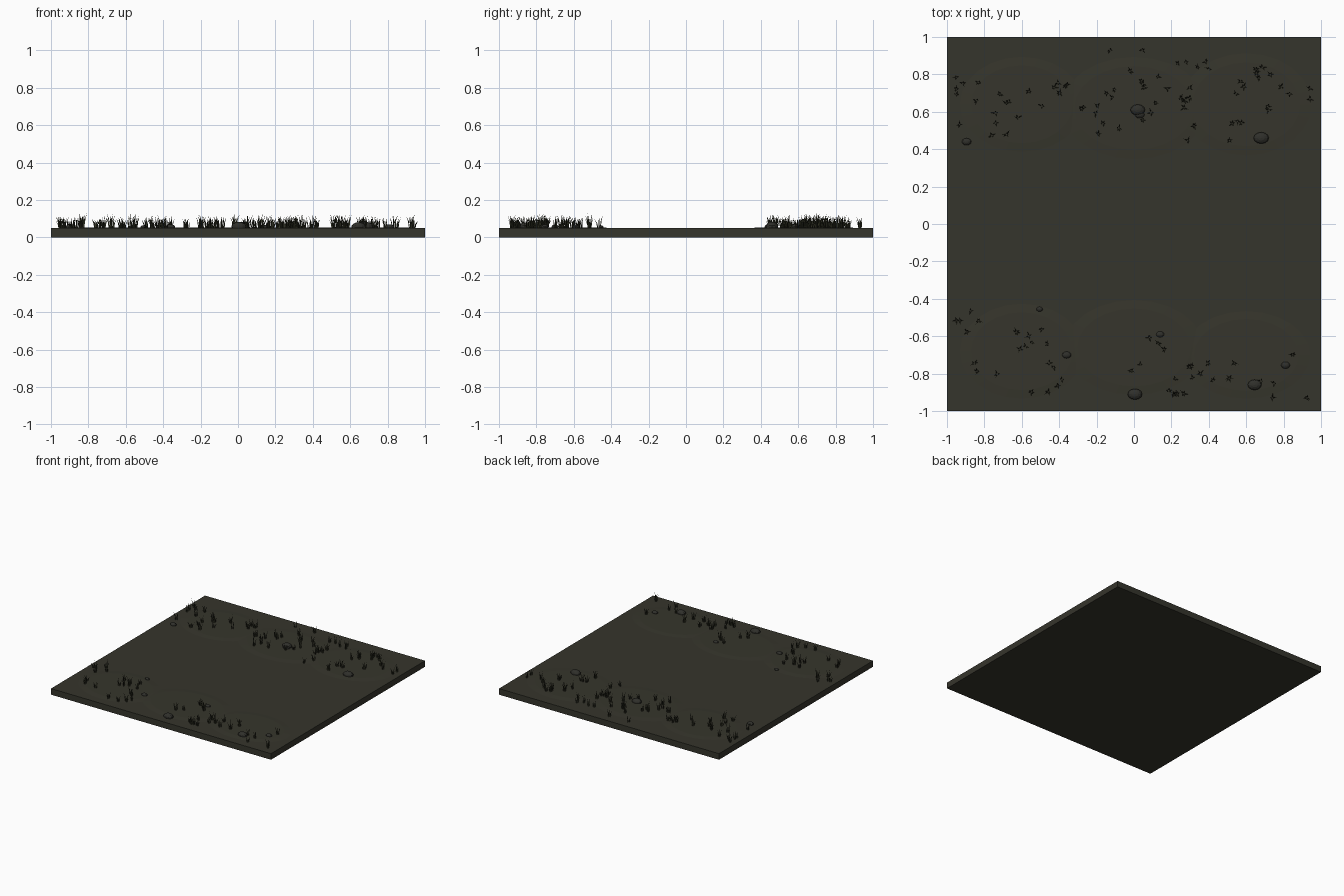
import bpy, bmesh, math, random
from mathutils import Matrix, Vector

if "Cube" in bpy.data.objects:
    bpy.data.objects.remove(bpy.data.objects["Cube"])

random.seed(7)
TOP = 0.05


def material(name, rgb):
    m = bpy.data.materials.new(name)
    m.diffuse_color = (*rgb, 1)
    m.use_nodes = True
    m.node_tree.nodes["Principled BSDF"].inputs["Base Color"].default_value = m.diffuse_color
    return m


soil = material("dark soil", (0.036, 0.035, 0.025))
moss = material("soil patch", (0.037, 0.036, 0.025))
stone = material("dark stone", (0.029, 0.029, 0.024))
dark_grass = material("dark grass", (0.028, 0.030, 0.017))
olive_grass = material("olive grass", (0.050, 0.052, 0.026))


def finish(bm, name, mats):
    me = bpy.data.meshes.new(name)
    bm.to_mesh(me)
    bm.free()
    for m in mats:
        me.materials.append(m)
    ob = bpy.data.objects.new(name, me)
    bpy.context.collection.objects.link(ob)
    return ob


# Ground slab
bm = bmesh.new()
bmesh.ops.create_cube(bm, size=1, matrix=Matrix.Translation((0, 0, TOP / 2))
                      @ Matrix.Diagonal((2, 2, TOP, 1)))
finish(bm, "ground_slab", [soil])

# Low, soft-edged patches of soil on both sides of the bare strip
bm = bmesh.new()
patches = [(-0.6, 0.64, 0.34, 0.26), (0.0, 0.62, 0.4, 0.28), (0.6, 0.64, 0.36, 0.28),
           (-0.6, -0.68, 0.34, 0.26), (0.0, -0.66, 0.38, 0.26), (0.6, -0.7, 0.35, 0.24)]
for x, y, rx, ry in patches:
    bmesh.ops.create_cone(bm, cap_ends=True, segments=24, radius1=1, radius2=0.8, depth=1,
                          matrix=Matrix.Translation((x, y, TOP + 0.0015))
                          @ Matrix.Diagonal((rx, ry, 0.004, 1)))
finish(bm, "soil_patches", [moss])

# Flattened stones: x, y, radius
stones = [(0.02, 0.61, 0.040), (0.03, 0.585, 0.027), (0.68, 0.46, 0.042),
          (-0.895, 0.44, 0.026), (-0.505, -0.455, 0.018), (0.14, -0.59, 0.022),
          (-0.36, -0.70, 0.025), (0.81, -0.755, 0.025), (0.645, -0.86, 0.038),
          (0.005, -0.91, 0.040)]
bm = bmesh.new()
for x, y, r in stones:
    bmesh.ops.create_uvsphere(bm, u_segments=12, v_segments=7, radius=1,
                              matrix=Matrix.Translation((x, y, TOP + r * 0.2))
                              @ Matrix.Diagonal((r, r * 0.75, r * 0.6, 1)))
finish(bm, "stones", [stone])


def blade(bm, base, yaw, height, lean, width, mat):
    """Thin tapered three-sided blade bending outward to a point."""
    out = Vector((math.cos(yaw), math.sin(yaw), 0))
    rings = []
    for t, w in ((0, 1.0), (0.55, 0.75)):
        c = base + out * lean * t * t + Vector((0, 0, height * t))
        rings.append([bm.verts.new(c + Vector((math.cos(yaw + a), math.sin(yaw + a), 0)) * width * w)
                      for a in (0, 2.094, 4.189)])
    tip = bm.verts.new(base + out * lean + Vector((0, 0, height)))
    for i in range(3):
        j = (i + 1) % 3
        f = bm.faces.new((rings[0][i], rings[0][j], rings[1][j], rings[1][i]))
        g = bm.faces.new((rings[1][i], rings[1][j], tip))
        f.material_index = g.material_index = mat


# Grass tufts gathered around loose clusters: x, y, tuft count, spread
clusters = [(-0.90, 0.72, 5, 0.06), (-0.78, 0.55, 6, 0.07), (-0.58, 0.62, 5, 0.07),
            (-0.42, 0.75, 5, 0.07), (-0.19, 0.60, 9, 0.10), (0.02, 0.74, 9, 0.10),
            (0.18, 0.60, 10, 0.10), (0.30, 0.82, 6, 0.08), (0.50, 0.55, 7, 0.09),
            (0.66, 0.75, 6, 0.08), (0.86, 0.68, 6, 0.07),
            (-0.82, -0.56, 5, 0.08), (-0.80, -0.80, 3, 0.07), (-0.50, -0.66, 8, 0.09),
            (-0.42, -0.86, 5, 0.07), (0.10, -0.68, 5, 0.08), (0.25, -0.85, 8, 0.08),
            (0.44, -0.80, 5, 0.07), (0.78, -0.82, 5, 0.08)]
bm = bmesh.new()
for cx, cy, count, spread in clusters:
    for _ in range(count):
        x = max(-0.95, min(0.94, random.gauss(cx, spread)))
        y = math.copysign(max(0.41, min(0.93, abs(random.gauss(cy, spread)))), cy)
        size = random.uniform(0.7, 1.0)
        n = random.randint(4, 6)
        for k in range(n):
            yaw = k * math.tau / n + random.uniform(-0.5, 0.5)
            root = Vector((x + 0.006 * math.cos(yaw), y + 0.006 * math.sin(yaw), TOP - 0.002))
            blade(bm, root, yaw, size * random.uniform(0.045, 0.085),
                  random.uniform(0.004, 0.022), 0.0035, random.choice((0, 0, 1)))
finish(bm, "grass_tufts", [dark_grass, olive_grass])
